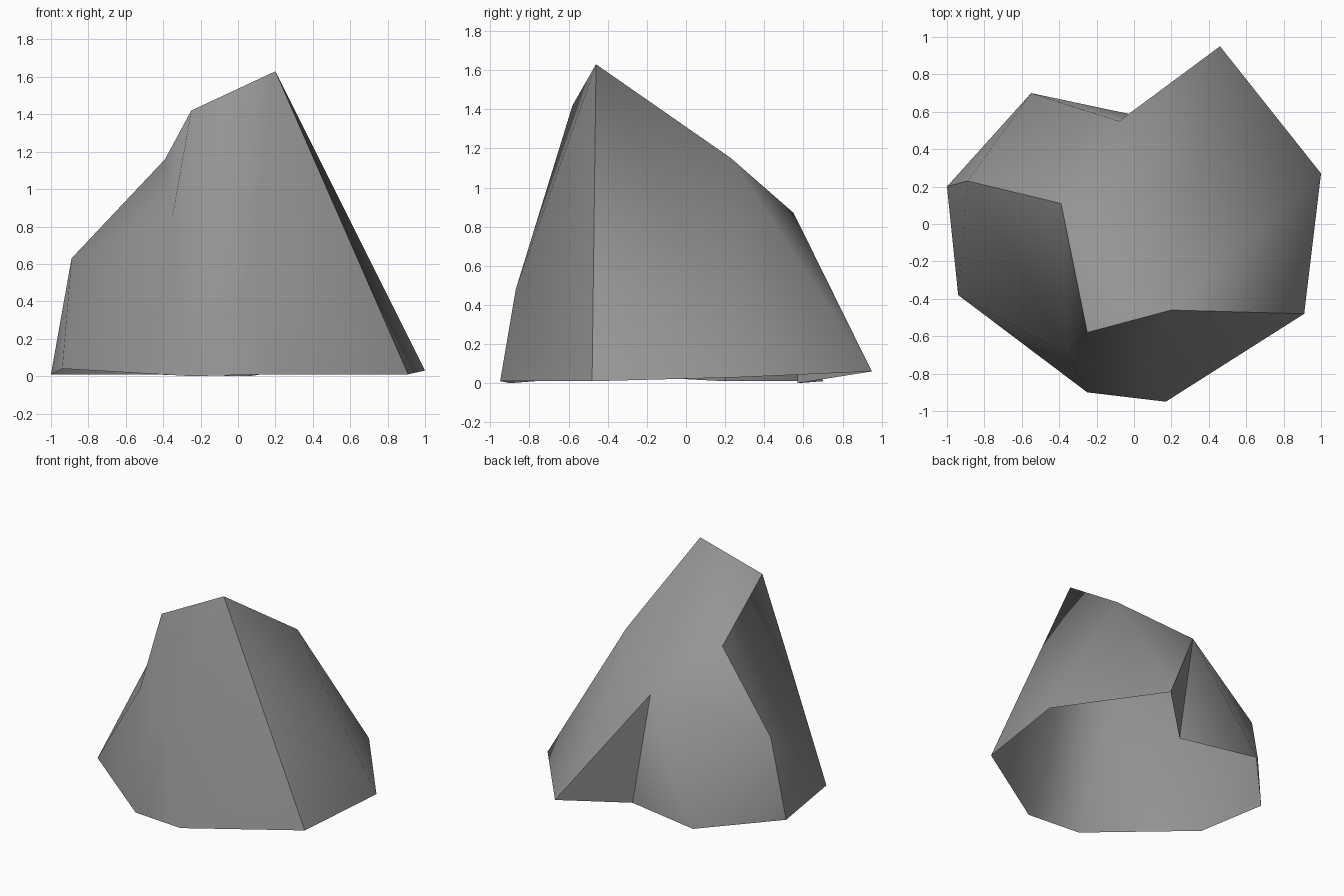
import bpy
import bmesh

cube = bpy.data.objects.get("Cube")
if cube:
    bpy.data.objects.remove(cube, do_unlink=True)


def make_material(name, colour):
    mat = bpy.data.materials.new(name)
    mat.use_nodes = True
    mat.diffuse_color = colour
    bsdf = next(n for n in mat.node_tree.nodes if n.type == "BSDF_PRINCIPLED")
    bsdf.inputs["Base Color"].default_value = colour
    bsdf.inputs["Roughness"].default_value = 0.9
    return mat


# Corners of the boulder, one letter each
corners = {
    # ground ring, running from the right side round the front to the back
    "A": (-1, .2, .01), "B": (-.94, -.38, .04), "C": (-.25, -.9, 0),
    "D": (.17, -.95, .01), "E": (.91, -.48, .01), "F": (1, .27, .03),
    "G": (.46, .95, .06), "H": (.06, .57, 0), "J": (-.55, .7, .01),
    # top of the notch in the back
    "I": (-.08, .55, .87),
    # peak and crown ridge, dropping to the right shoulder
    "P": (.2, -.46, 1.63), "Q": (-.25, -.58, 1.42),
    "R": (-.39, .11, 1.16), "S": (-.89, .23, .63),
    # hollow beside the front, front bulge, back ridge
    "T": (-.35, -.7, .86), "U": (.05, -.87, .48), "W": (.35, .23, 1.15),
}

# Facets of each side, spelled by their corners; the underside stays open
sides = {
    "front": "PQU QTU TBC TCU UCD UDE UEP",
    "hollow": "ASB BST TSR TRQ",
    "left": "PEF PFW WFG",
    "back": "PRQ PWR WIR WGI RIS SIJ SJA",
    "notch": "IHJ IGH",
}

# Chains of corners joined by hard edges
hard_chains = ["EPQRSA", "GIH"]


def build_boulder(name, mat):
    bm = bmesh.new()
    verts = {key: bm.verts.new(co) for key, co in corners.items()}
    for facets in sides.values():
        for facet in facets.split():
            face = bm.faces.new([verts[key] for key in facet])
            face.smooth = True
    bmesh.ops.recalc_face_normals(bm, faces=bm.faces)
    for chain in hard_chains:
        for first, second in zip(chain, chain[1:]):
            bm.edges.get((verts[first], verts[second])).smooth = False
    mesh = bpy.data.meshes.new(name)
    bm.to_mesh(mesh)
    bm.free()
    mesh.materials.append(mat)
    obj = bpy.data.objects.new(name, mesh)
    bpy.context.collection.objects.link(obj)
    return obj


stone_grey = make_material("stone_grey", (.3, .3, .3, 1))
build_boulder("boulder", stone_grey)
